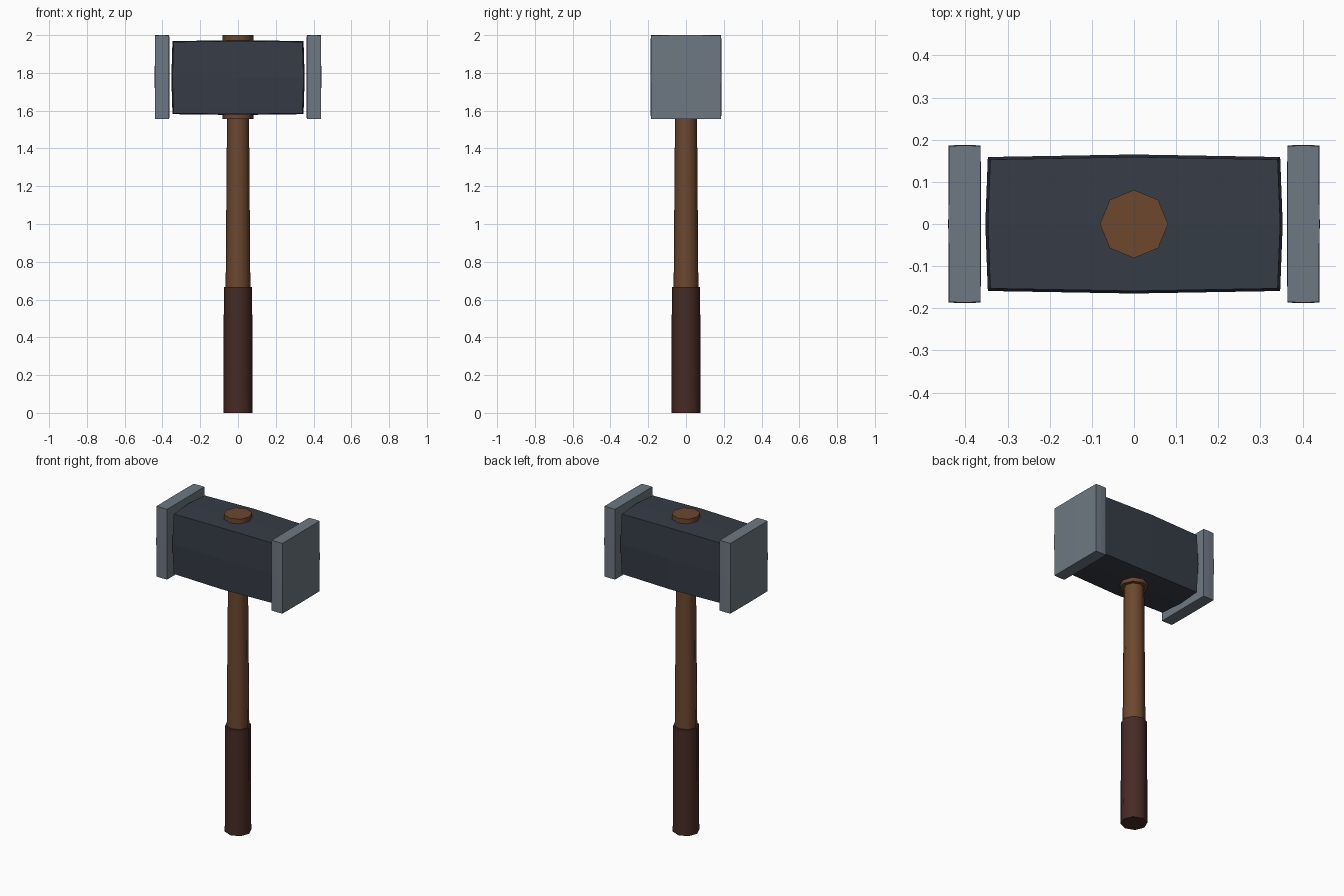
import bpy, bmesh, math
from mathutils import Vector

if "Cube" in bpy.data.objects:
    bpy.data.objects.remove(bpy.data.objects["Cube"])


def material(name, rgb):
    m = bpy.data.materials.new(name)
    m.diffuse_color = (*rgb, 1)
    m.use_nodes = True
    m.node_tree.nodes["Principled BSDF"].inputs["Base Color"].default_value = m.diffuse_color
    return m


iron = material("dark iron", (0.037, 0.046, 0.062))
steel = material("pale steel", (0.155, 0.188, 0.223))
wood = material("wood", (0.150, 0.064, 0.027))
leather = material("dark leather", (0.061, 0.024, 0.018))


def finish(bm, name, mat):
    bmesh.ops.recalc_face_normals(bm, faces=bm.faces)
    me = bpy.data.meshes.new(name)
    bm.to_mesh(me)
    bm.free()
    me.materials.append(mat)
    ob = bpy.data.objects.new(name, me)
    bpy.context.collection.objects.link(ob)
    return ob


def bulged_block(name, centre, corner, bulge, mat):
    """Once-divided box whose edge middles and face centres swell outward."""
    bm = bmesh.new()
    bmesh.ops.create_cube(bm, size=2)
    bmesh.ops.subdivide_edges(bm, edges=bm.edges[:], cuts=1, use_grid_fill=True)
    for v in bm.verts:
        zeros = sum(abs(c) < 0.01 for c in v.co)
        v.co = Vector([centre[i] + v.co[i] * (corner[i] + bulge[i] * zeros / 2)
                       for i in range(3)])
    return finish(bm, name, mat)


def octagon_rod(name, rings, mat):
    """Eight-sided rod through (radius, z) rings, corners on the axes."""
    bm = bmesh.new()
    loops = [[bm.verts.new((r * math.cos(k * math.pi / 4),
                            r * math.sin(k * math.pi / 4), z)) for k in range(8)]
             for r, z in rings]
    for a, b in zip(loops, loops[1:]):
        for k in range(8):
            j = (k + 1) % 8
            bm.faces.new((a[k], a[j], b[j], b[k]))
    bm.faces.new(loops[0][::-1])
    bm.faces.new(loops[-1])
    ob = finish(bm, name, mat)
    bpy.ops.object.select_all(action='DESELECT')
    ob.select_set(True)
    bpy.context.view_layer.objects.active = ob
    bpy.ops.object.shade_smooth_by_angle(angle=math.radians(50))
    return ob


# hammer head and its two striking plates
bulged_block("head", (0, 0, 1.775), (0.341, 0.153, 0.189), (0.012, 0.012, 0.009), iron)
for side, label in ((-1, "left"), (1, "right")):
    bulged_block(label + "_striking_plate", (side * 0.402, 0, 1.7775),
                 (0.037, 0.185, 0.2215), (0.002, 0.003, 0.001), steel)

# handle: collar through the head, tapered shaft, wrapped grip
octagon_rod("collar", [(0.081, 1.555), (0.081, 2.0)], wood)
octagon_rod("shaft", [(0.066, 0.6), (0.062, 1.1), (0.058, 1.6)], wood)
octagon_rod("grip", [(0.077, 0.0), (0.075, 0.667)], leather)
